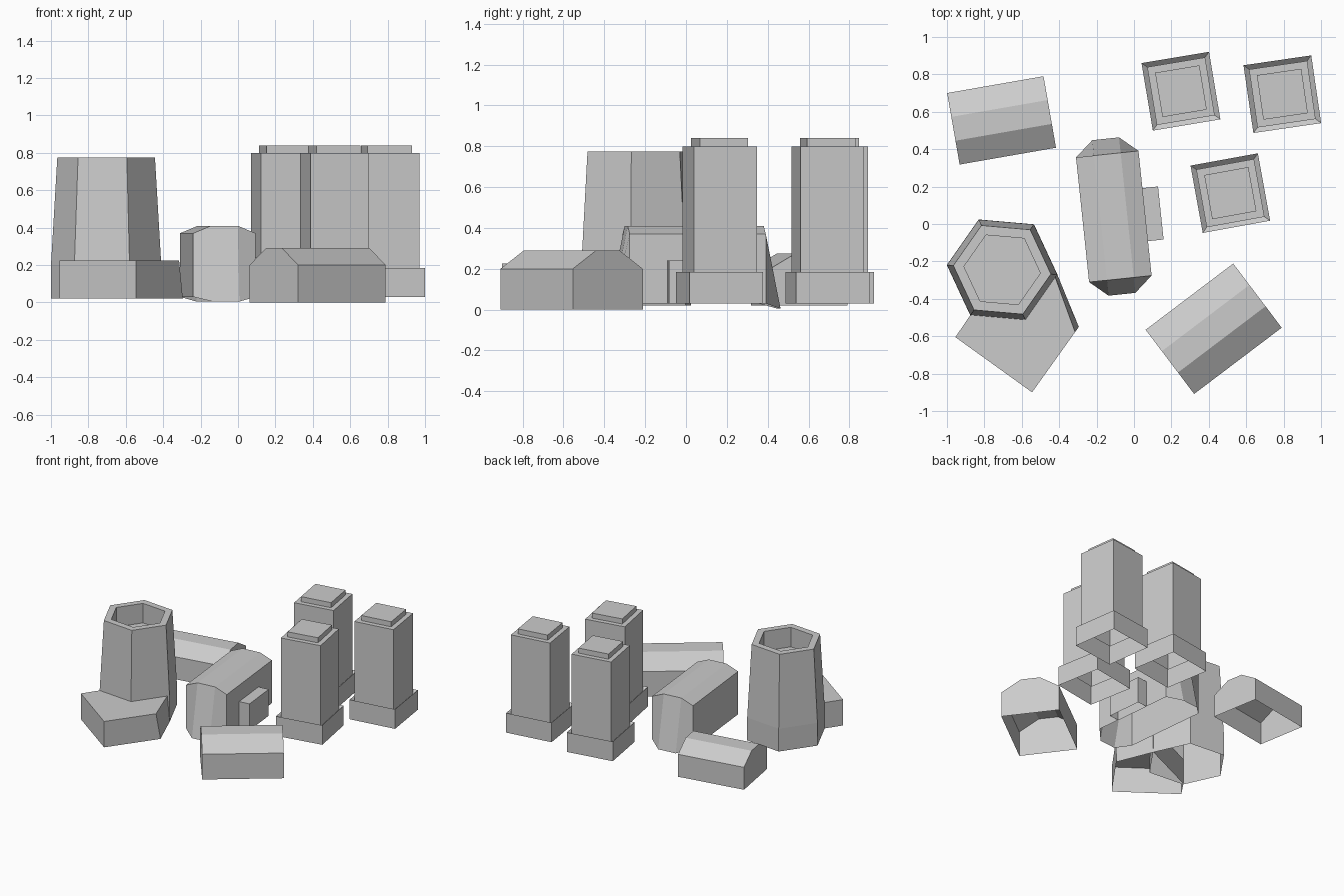
import bpy, bmesh, math
from math import sin, cos, pi, radians

if "Cube" in bpy.data.objects:
    bpy.data.objects.remove(bpy.data.objects["Cube"])


def loft(name, rings, loc=(0, 0), deg=0, cap_start=False, cap_end=True):
    """Skin a list of equal-length point rings into a flat-shaded object."""
    bm = bmesh.new()
    vr = [[bm.verts.new(p) for p in ring] for ring in rings]
    n = len(vr[0])
    for a, b in zip(vr, vr[1:]):
        for i in range(n):
            j = (i + 1) % n
            bm.faces.new((a[i], a[j], b[j], b[i]))
    if cap_start:
        bm.faces.new(vr[0][::-1])
    if cap_end:
        bm.faces.new(vr[-1])
    bmesh.ops.recalc_face_normals(bm, faces=bm.faces)
    me = bpy.data.meshes.new(name)
    bm.to_mesh(me)
    bm.free()
    ob = bpy.data.objects.new(name, me)
    ob.location = (loc[0], loc[1], 0)
    ob.rotation_euler.z = radians(deg)
    bpy.context.collection.objects.link(ob)
    return ob


def ngon(n, r, z, phase=0.0):
    return [(r * cos(phase + 2 * pi * i / n), r * sin(phase + 2 * pi * i / n), z)
            for i in range(n)]


def square(side, z):
    return ngon(4, side / math.sqrt(2), z, pi / 4)


def open_bottom(ob):
    """Remove the downward face of a closed shell."""
    bm = bmesh.new()
    bm.from_mesh(ob.data)
    bmesh.ops.delete(bm, geom=[f for f in bm.faces if f.normal.z < -0.9], context='FACES')
    bm.to_mesh(ob.data)
    bm.free()


# Three square towers: plinth, shaft and stepped cap
for i, (x, y, a) in enumerate([(0.251, 0.71, 9.5), (0.793, 0.694, 8.3), (0.515, 0.165, 10.3)]):
    loft(f"square_tower_{i + 1}",
         [square(0.366, 0.03), square(0.366, 0.185), square(0.314, 0.16),
          square(0.314, 0.80), square(0.24, 0.80), square(0.24, 0.84)], (x, y), a)


# Two sheds with bevelled roofs, open underneath
def shed(name, loc, deg, length, width, z0, eave, top):
    h, t = width / 2, width / 6
    prof = [(-h, z0), (h, z0), (h, eave), (t, top), (-t, top), (-h, eave)]
    rings = [[(x, y, z) for y, z in prof] for x in (-length / 2, length / 2)]
    open_bottom(loft(name, rings, loc, deg, True, True))


shed("rear_shed", (-0.708, 0.554), 9.9, 0.523, 0.388, 0.02, 0.198, 0.275)
shed("front_shed", (0.426, -0.56), 37.1, 0.587, 0.43, 0.0, 0.2, 0.29)

# Central hall: arched roof, with end walls splaying out to the ground
HALL, TURN = (-0.108, 0.04), 6
W, T, L = 0.168, 0.072, 0.335
bm = bmesh.new()
ends = []
for s in (-1, 1):
    top = [bm.verts.new((x, s * L, z)) for x, z in
           ((-W, 0.37), (-T, 0.41), (T, 0.41), (W, 0.37))]
    low = [bm.verts.new((x, s * (L + d), z)) for x, d, z in
           ((-W, 0, 0.03), (-T, 0.083, 0.005), (T, 0.083, 0.005), (W, 0, 0.03))]
    for k in range(3):
        bm.faces.new((low[k], low[k + 1], top[k + 1], top[k]))
    ends.append([low[0]] + top + [low[3]])
for k in range(5):
    bm.faces.new((ends[0][k], ends[0][k + 1], ends[1][k + 1], ends[1][k]))
bmesh.ops.recalc_face_normals(bm, faces=bm.faces)
me = bpy.data.meshes.new("central_hall")
bm.to_mesh(me)
bm.free()
hall = bpy.data.objects.new("central_hall", me)
hall.location = (*HALL, 0)
hall.rotation_euler.z = radians(TURN)
bpy.context.collection.objects.link(hall)

# Side porch on the hall
porch = [(0.165, -0.15), (0.252, -0.15), (0.252, 0.135), (0.165, 0.135)]
loft("hall_porch", [[(x, y, z) for x, y in porch] for z in (0.03, 0.24)], HALL, TURN)

# Tapered hexagonal tower with a sunken top
loft("hexagonal_tower",
     [ngon(6, r, z) for r, z in ((0.297, 0.02), (0.296, 0.2), (0.262, 0.775),
                                 (0.205, 0.775), (0.205, 0.62))],
     (-0.705, -0.245), -5)

# Low annex joined to the hexagonal tower
low = [(-0.955, -0.605), (-0.545, -0.9), (-0.295, -0.55), (-0.41, -0.27), (-0.87, -0.48)]
high = [(-0.955, -0.605), (-0.545, -0.9), (-0.315, -0.578), (-0.425, -0.275), (-0.87, -0.48)]
loft("tower_annex", [[(x, y, 0.02) for x, y in low], [(x, y, 0.225) for x, y in high]])
